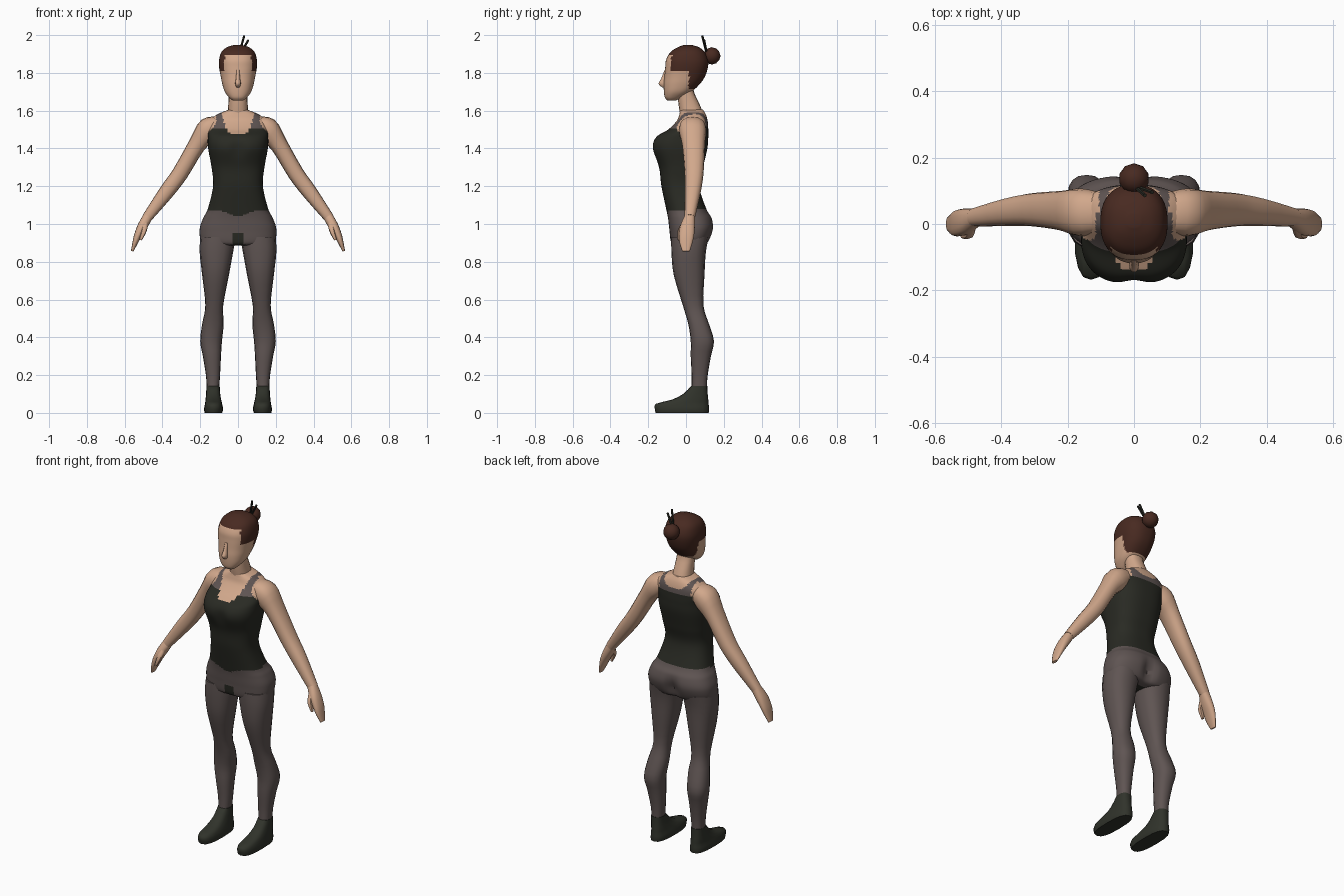
import bpy, bmesh, math
from mathutils import Vector

cube = bpy.data.objects.get("Cube")
if cube:
    bpy.data.objects.remove(cube, do_unlink=True)


def material(name, rgb):
    m = bpy.data.materials.new(name)
    m.use_nodes = True
    m.diffuse_color = (*rgb, 1)
    m.node_tree.nodes["Principled BSDF"].inputs["Base Color"].default_value = (*rgb, 1)
    return m


SKIN = material("skin", (0.64, 0.39, 0.26))
TOP = material("dark_top", (0.022, 0.023, 0.017))
PANTS = material("grey_brown_leggings", (0.115, 0.09, 0.086))
HAIR = material("brown_hair", (0.065, 0.023, 0.015))
SHOE = material("dark_shoe", (0.030, 0.033, 0.024))


def finish(ob, mats, mirror=False, angle=50):
    for m in mats:
        ob.data.materials.append(m)
    bpy.ops.object.select_all(action="DESELECT")
    ob.select_set(True)
    bpy.context.view_layer.objects.active = ob
    bpy.ops.object.shade_smooth_by_angle(angle=math.radians(angle))
    if mirror:
        mod = ob.modifiers.new("mirror", "MIRROR")
        mod.use_mirror_merge = False


def blend(a, b, c, d, t):
    # Catmull-Rom step between b and c
    return 0.5 * (2 * b + (c - a) * t + (2 * a - 5 * b + 4 * c - d) * t * t
                  + (3 * b - a - 3 * c + d) * t ** 3)


def loft(name, rings, mats, sides=16, steps=3, power=0.85, mirror=False, paint=None, shape=None):
    """Skin rings of (x, y, z, half width, half depth, tilt in degrees)."""
    dense = []
    last = len(rings) - 1
    for i in range(last):
        quad = [rings[max(0, min(last, i + k))] for k in (-1, 0, 1, 2)]
        for s in range(steps):
            dense.append([blend(*v, s / steps) for v in zip(*quad)])
    dense.append(rings[last])
    bm = bmesh.new()
    loops = []
    for x, y, z, a, b, tilt in dense:
        axis = Vector((math.cos(math.radians(tilt)), 0, math.sin(math.radians(tilt))))
        loop = []
        for k in range(sides):
            t = 2 * math.pi * k / sides
            c, s = math.cos(t), math.sin(t)
            u = math.copysign(abs(c) ** power, c) * a
            v = math.copysign(abs(s) ** power, s) * b
            p = Vector((x, y + v, z)) + axis * u
            if shape:
                shape(p, s)
            loop.append(bm.verts.new(p))
        loops.append(loop)
    for lo, hi in zip(loops, loops[1:]):
        for k in range(sides):
            j = (k + 1) % sides
            bm.faces.new((lo[k], lo[j], hi[j], hi[k]))
    bm.faces.new(loops[0][::-1])
    bm.faces.new(loops[-1])
    bmesh.ops.recalc_face_normals(bm, faces=bm.faces)
    if paint:
        for f in bm.faces:
            f.material_index = mats.index(paint(f.calc_center_median()))
    me = bpy.data.meshes.new(name)
    bm.to_mesh(me)
    bm.free()
    ob = bpy.data.objects.new(name, me)
    bpy.context.collection.objects.link(ob)
    finish(ob, mats, mirror)
    return ob


def upright(rows):
    # rows of (z, inner x, outer x, front y, back y) become level rings
    return [((i + o) / 2, (f + b) / 2, z, (o - i) / 2, (b - f) / 2, 0) for z, i, o, f, b in rows]


def centred(rows):
    return upright([(z, -w, w, f, b) for z, w, f, b in rows])


# Torso and hips
def torso_shape(p, s):
    groove = math.exp(-(p.x / 0.035) ** 2)
    if s > 0:
        p.y -= 0.03 * groove * math.exp(-((p.z - 0.95) / 0.06) ** 2)
    else:
        p.y += 0.014 * groove * math.exp(-((p.z - 1.4) / 0.05) ** 2)


def torso_paint(c):
    x, y, z = abs(c.x), c.y, c.z
    hem = 1.07 - 0.03 * max(0, 1 - x / 0.1) if y < 0 else 1.08
    if z < hem:
        return TOP if x < 0.035 and y < 0.05 and z < 0.955 else PANTS
    if z < 1.44:
        return TOP
    if y < 0.03:
        neckline, edge, split = 1.475 + 2000 * x ** 4, 0.115 + max(0, 1.53 - z), 1.505
    else:
        neckline, edge, split = 1.545 + 1000 * x ** 4, 0.105 + max(0, 1.52 - z) / 2, 1.515
    if z > neckline or x > edge:
        return SKIN
    return TOP if z < split else PANTS


loft("torso", centred([
    (0.885, 0.12, -0.05, 0.07), (0.90, 0.19, -0.078, 0.115), (0.97, 0.203, -0.088, 0.145),
    (1.03, 0.185, -0.095, 0.138), (1.08, 0.16, -0.105, 0.108), (1.2, 0.132, -0.13, 0.07),
    (1.3, 0.14, -0.143, 0.09), (1.4, 0.158, -0.18, 0.113), (1.46, 0.16, -0.16, 0.118),
    (1.5, 0.158, -0.095, 0.118), (1.545, 0.15, -0.05, 0.115), (1.58, 0.11, -0.035, 0.105),
    (1.605, 0.05, -0.03, 0.09)]),
    [SKIN, TOP, PANTS], sides=72, steps=8, power=0.78, paint=torso_paint, shape=torso_shape)

# Legs and shoes
loft("legs", upright([
    (0.13, 0.1, 0.165, 0.03, 0.11), (0.2, 0.095, 0.17, 0.03, 0.115), (0.3, 0.09, 0.186, 0.025, 0.132),
    (0.38, 0.085, 0.2, 0.025, 0.148), (0.47, 0.076, 0.19, 0.012, 0.122),
    (0.57, 0.078, 0.173, -0.017, 0.092), (0.73, 0.048, 0.19, -0.065, 0.098),
    (0.85, 0.026, 0.203, -0.077, 0.105), (0.93, 0.012, 0.2, -0.078, 0.12)]),
    [PANTS], mirror=True)
loft("shoes", upright([
    (0, 0.084, 0.176, -0.16, 0.12), (0.02, 0.079, 0.18, -0.165, 0.122),
    (0.048, 0.084, 0.175, -0.16, 0.12), (0.07, 0.089, 0.172, -0.075, 0.118),
    (0.1, 0.094, 0.169, -0.015, 0.115), (0.142, 0.097, 0.167, 0.027, 0.113)]),
    [SHOE], mirror=True, power=0.75, steps=2)

# Arms, hands and thumbs
loft("arms", [
    (0.10, 0.035, 1.525, 0.045, 0.06, 80), (0.16, 0.035, 1.495, 0.066, 0.072, 60),
    (0.217, 0.04, 1.42, 0.047, 0.06, 38), (0.305, 0.043, 1.27, 0.043, 0.05, 34),
    (0.38, 0.036, 1.168, 0.04, 0.042, 36), (0.48, 0.02, 1.035, 0.027, 0.028, 33)],
    [SKIN], mirror=True)
loft("hands", [
    (0.475, 0.02, 1.043, 0.026, 0.027, 33), (0.505, 0.008, 0.99, 0.026, 0.039, 22),
    (0.53, 0.003, 0.94, 0.02, 0.04, 20), (0.545, 0, 0.9, 0.014, 0.034, 20),
    (0.56, 0, 0.856, 0.007, 0.02, 20)], [SKIN], mirror=True)
loft("thumbs", [
    (0.488, -0.005, 1.01, 0.014, 0.016, 15), (0.497, -0.03, 0.965, 0.014, 0.014, 15),
    (0.516, -0.036, 0.915, 0.007, 0.008, 15)], [SKIN], sides=8, mirror=True)

# Neck
loft("neck", centred([
    (1.55, 0.06, -0.025, 0.1), (1.62, 0.052, -0.038, 0.078),
    (1.70, 0.05, -0.045, 0.042), (1.75, 0.05, -0.045, 0.04)]), [SKIN])


# Head with painted hair
def head_paint(c):
    side = c.z > 1.81 and abs(c.x) > 0.068 and c.y > -0.08
    back = c.z > 1.715 and c.y > 0.015
    return HAIR if c.z > 1.895 or side or back else SKIN


loft("head", centred([
    (1.655, 0.03, -0.1, -0.05), (1.67, 0.048, -0.112, -0.02), (1.70, 0.07, -0.117, 0.03),
    (1.74, 0.083, -0.118, 0.072), (1.78, 0.091, -0.114, 0.1), (1.83, 0.1, -0.11, 0.116),
    (1.87, 0.1, -0.105, 0.117), (1.91, 0.088, -0.082, 0.1), (1.935, 0.06, -0.045, 0.07),
    (1.948, 0.02, -0.01, 0.03)]),
    [SKIN, HAIR], sides=56, steps=5, paint=head_paint)
loft("nose", centred([
    (1.722, 0.008, -0.125, -0.1), (1.742, 0.015, -0.146, -0.1),
    (1.77, 0.011, -0.132, -0.1), (1.815, 0.008, -0.114, -0.1)]), [SKIN], sides=10)

# Bun and hair sticks
bpy.ops.mesh.primitive_ico_sphere_add(subdivisions=2, radius=0.046, location=(0, 0.137, 1.89))
bun = bpy.context.object
bun.name = "hair_bun"
finish(bun, [HAIR])
for name, tip in (("hair_stick_tall", (0.033, 0.086, 1.997)), ("hair_stick_short", (0.055, 0.096, 1.974))):
    start, end = Vector((0, 0.115, 1.88)), Vector(tip)
    line = end - start
    bpy.ops.mesh.primitive_cylinder_add(vertices=6, radius=0.006, depth=line.length,
                                        location=(start + end) / 2,
                                        rotation=line.to_track_quat("Z", "Y").to_euler())
    stick = bpy.context.object
    stick.name = name
    finish(stick, [TOP])
